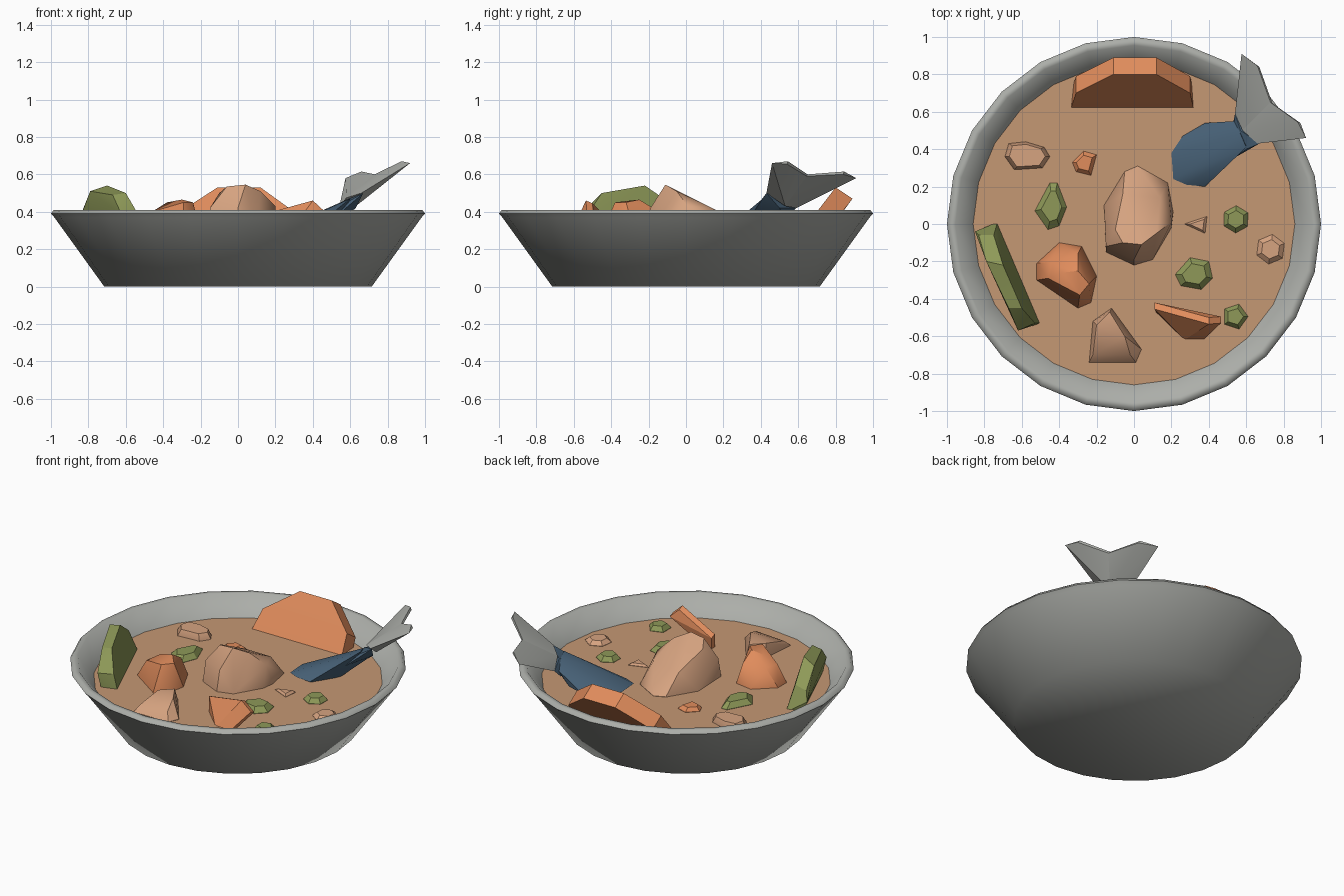
import bpy, bmesh, math

if "Cube" in bpy.data.objects:
    bpy.data.objects.remove(bpy.data.objects["Cube"])

SOUP_Z = 0.29


def material(name, r, g, b):
    lin = lambda c: ((c / 255 + 0.055) / 1.055) ** 2.4
    m = bpy.data.materials.new(name)
    m.diffuse_color = (lin(r), lin(g), lin(b), 1)
    m.use_nodes = True
    m.node_tree.nodes["Principled BSDF"].inputs["Base Color"].default_value = m.diffuse_color
    return m


GREY = material("pale grey", 172, 174, 169)
BROTH = material("broth", 197, 152, 116)
MEAT = material("tan meat", 214, 163, 128)
ORANGE = material("carrot orange", 224, 140, 92)
GREEN = material("leaf green", 142, 153, 88)
BLUE = material("fish blue", 72, 98, 120)


def finish(name, bm, mat, angle):
    """Make an object, smooth below the given edge angle."""
    bmesh.ops.recalc_face_normals(bm, faces=bm.faces)
    for f in bm.faces:
        f.smooth = True
    for e in bm.edges:
        e.smooth = e.calc_face_angle(0) < math.radians(angle)
    me = bpy.data.meshes.new(name)
    bm.to_mesh(me)
    bm.free()
    me.materials.append(mat)
    ob = bpy.data.objects.new(name, me)
    bpy.context.collection.objects.link(ob)
    return ob


def hull(name, mat, pts, angle=32):
    """Faceted lump: convex hull of a few points."""
    bm = bmesh.new()
    for p in pts:
        bm.verts.new(p)
    res = bmesh.ops.convex_hull(bm, input=bm.verts[:])
    junk = {v for v in res["geom_interior"] + res["geom_unused"]
            if isinstance(v, bmesh.types.BMVert)}
    bmesh.ops.delete(bm, geom=list(junk), context="VERTS")
    return finish(name, bm, mat, angle)


def chunk(name, mat, outline, top):
    """Piece standing in the broth: outline at the waterline plus upper points."""
    base = [(x, y, z) for x, y in outline for z in (SOUP_Z - 0.03, SOUP_Z + 0.002)]
    return hull(name, mat, base + top)


def bit(name, mat, outline, h, shrink=0.65):
    """Low floating scrap with a smaller top."""
    cx = sum(p[0] for p in outline) / len(outline)
    cy = sum(p[1] for p in outline) / len(outline)
    top = [(cx + (x - cx) * shrink, cy + (y - cy) * shrink, SOUP_Z + h) for x, y in outline]
    return chunk(name, mat, outline, top)


def ngon(cx, cy, r, n, turn):
    return [(cx + r * math.cos(turn + i * math.tau / n),
             cy + r * math.sin(turn + i * math.tau / n)) for i in range(n)]


# bowl: 24-sided lathe with rounded rim
profile = [(0.715, 0), (0.982, 0.37), (1.0, 0.39), (0.985, 0.41), (0.955, 0.41),
           (0.86, SOUP_Z), (0.82, 0.24)]
bm = bmesh.new()
rings = [[bm.verts.new((x, y, z)) for x, y in ngon(0, 0, r, 24, 0)] for r, z in profile]
for a, b in zip(rings, rings[1:]):
    for i in range(24):
        j = (i + 1) % 24
        bm.faces.new((a[i], a[j], b[j], b[i]))
bm.faces.new(rings[0][::-1])
bm.faces.new(rings[-1])
finish("bowl", bm, GREY, 70)

# broth surface
bm = bmesh.new()
bm.faces.new([bm.verts.new((x, y, SOUP_Z)) for x, y in ngon(0, 0, 0.862, 24, 0)])
finish("broth", bm, BROTH, 30)

# big centre meat chunk
chunk("large_meat", MEAT,
      [(-.15, -.15), (0, -.22), (.1, -.19), (.2, -.02), (.21, .06), (.18, .22),
       (.02, .31), (-.05, .28), (-.16, .1)],
      [(-.06, -.1, .535), (.04, -.11, .545), (.12, -.05, .51), (-.1, -.03, .5),
       (.14, .14, .42), (-.06, .16, .41), (-.15, -.12, .42), (.2, .01, .43), (.0, -.19, .42)])

# smaller meat pieces
chunk("front_meat", MEAT,
      [(-.24, -.74), (.01, -.74), (.04, -.67), (-.03, -.58), (-.12, -.45), (-.22, -.52)],
      [(-.22, -.7, .33), (-.02, -.7, .34), (-.05, -.6, .38), (-.13, -.47, .37), (-.2, -.54, .37)])
bit("back_meat", MEAT, [(-.69, .36), (-.67, .43), (-.58, .44), (-.48, .41), (-.45, .36),
                        (-.49, .3), (-.64, .29)], 0.04, 0.8)
bit("right_meat", MEAT, ngon(.73, -.135, .08, 6, .4), 0.025)
bit("meat_scrap", MEAT, [(.27, 0), (.39, .04), (.38, -.05)], 0.015)

# large leaning carrot slice: front face plus an offset back face
face = [(-.34, .61, .27), (.32, .61, .27), (.30, .70, .40), (.12, .80, .53),
        (-.11, .80, .53), (-.31, .70, .40)]
hull("large_carrot_slice", ORANGE, face + [(x, y + .09, z - .06) for x, y, z in face], 25)

# small leaning carrot slice
face = [(.12, -.475, .27), (.27, -.62, .28), (.37, -.62, .28), (.465, -.53, .40),
        (.40, -.535, .46), (.11, -.455, .38)]
hull("small_carrot_slice", ORANGE, face + [(x, y + .035, z - .015) for x, y, z in face], 25)

# carrot chunk and scrap
chunk("carrot_chunk", ORANGE,
      [(-.52, -.21), (-.4, -.1), (-.28, -.12), (-.2, -.28), (-.23, -.42), (-.3, -.45), (-.52, -.3)],
      [(-.38, -.26, .45), (-.3, -.25, .465), (-.24, -.32, .45), (-.29, -.38, .45),
       (-.44, -.2, .4), (-.3, -.16, .41), (-.46, -.29, .4)])
bit("carrot_scrap", ORANGE, [(-.33, .33), (-.27, .39), (-.2, .37), (-.23, .26), (-.31, .28)], 0.025)

# long green slice leaning on the wall
hull("green_slice", GREEN,
     [(-.85, -.04, .35), (-.83, -.06, .41), (-.79, -.2, .51), (-.67, -.45, .49), (-.62, -.57, .38),
      (-.73, .01, .27), (-.75, -.06, .43), (-.70, -.22, .54), (-.60, -.45, .50),
      (-.53, -.53, .38), (-.5, -.53, .27), (-.82, -.04, .28), (-.6, -.56, .28)], 25)

# green scraps
bit("green_bit_left", GREEN, [(-.53, .07), (-.45, .22), (-.41, .22), (-.36, .09),
                              (-.4, -.01), (-.46, -.03)], 0.035)
bit("green_bit_middle", GREEN, [(.22, -.27), (.3, -.18), (.4, -.2), (.42, -.29),
                                (.36, -.35), (.25, -.33)], 0.035)
bit("green_bit_right", GREEN, ngon(.545, .025, .073, 6, .5), 0.03)
bit("green_bit_front", GREEN, ngon(.54, -.495, .07, 5, 0), 0.03)

# fish: submerged body narrowing to the tail root
hull("fish_body", BLUE,
     [(.2, .38, .295), (.21, .24, .295), (.28, .21, .295), (.38, .2, .295), (.26, .47, .295),
      (.38, .54, .3), (.47, .54, .32), (.3, .33, .335), (.42, .4, .385), (.53, .35, .38),
      (.54, .55, .41), (.6, .41, .47), (.57, .48, .46), (.45, .35, .26), (.3, .4, .25),
      (.59, .5, .39)])
hull("fish_tail_root", BLUE,
     [(.53, .54, .37), (.54, .59, .42), (.6, .4, .46), (.67, .43, .5), (.57, .5, .46),
      (.63, .5, .42), (.58, .52, .38), (.53, .35, .38)])

# two tail lobes sharing a notch
root = [(.58, .5, .475), (.63, .53, .43)]
notch = [(.73, .65, .60), (.74, .645, .59)]
hull("tail_lobe_right", GREY, root + notch + [(.66, .43, .5), (.92, .46, .66), (.875, .545, .67),
                                              (.89, .54, .655)])
hull("tail_lobe_back", GREY, root + notch + [(.54, .59, .42), (.575, .91, .58), (.66, .845, .615),
                                             (.67, .84, .6)])
